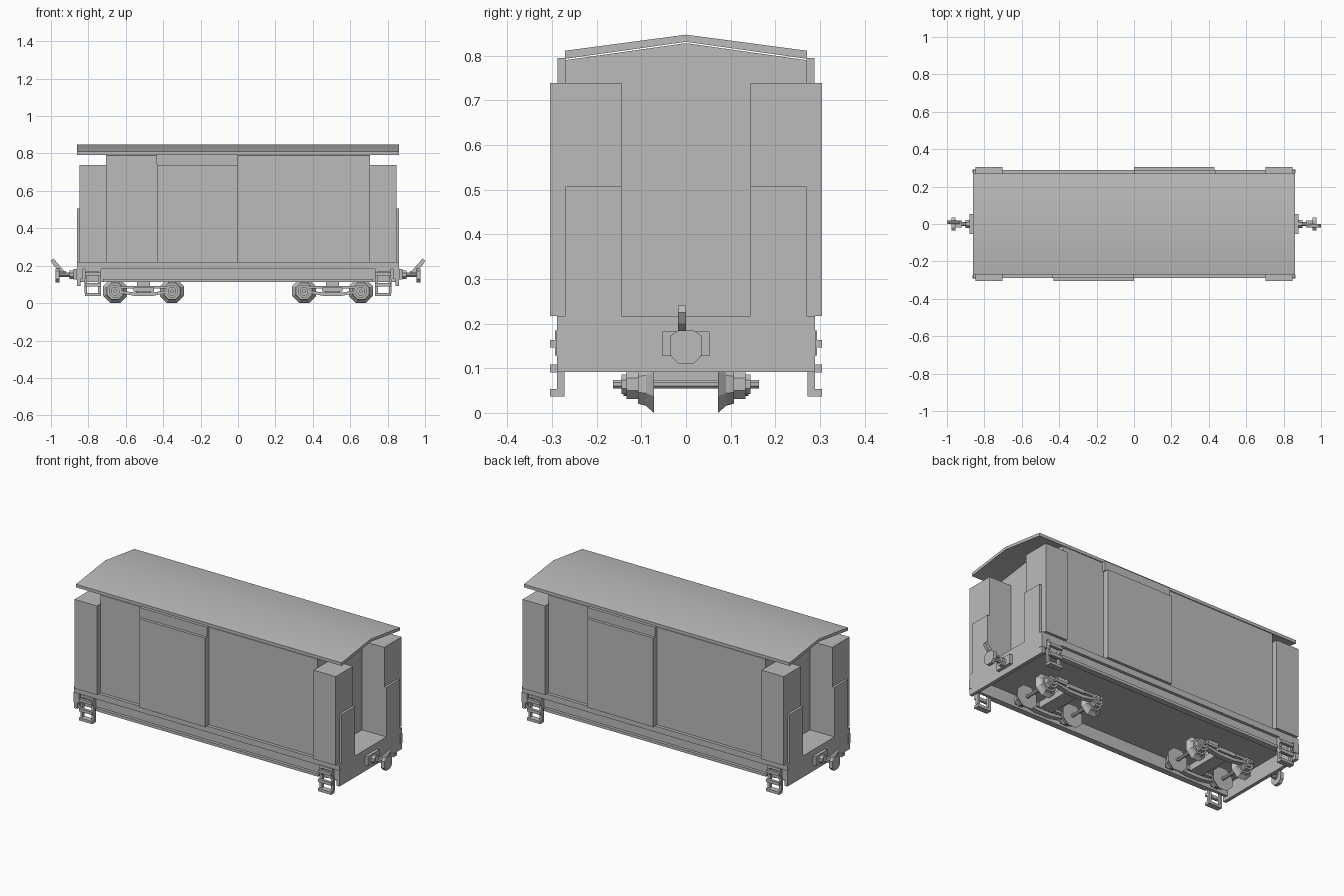
import bpy, math

if "Cube" in bpy.data.objects:
    bpy.data.objects.remove(bpy.data.objects["Cube"])

grey = bpy.data.materials.new("plain grey")
grey.diffuse_color = (0.5, 0.5, 0.5, 1)
grey.use_nodes = True
grey.node_tree.nodes["Principled BSDF"].inputs["Base Color"].default_value = grey.diffuse_color


def make(name, verts, faces):
    me = bpy.data.meshes.new(name)
    me.from_pydata(verts, [], faces)
    me.materials.append(grey)
    ob = bpy.data.objects.new(name, me)
    bpy.context.collection.objects.link(ob)
    # consistent outward normals
    import bmesh
    bm = bmesh.new()
    bm.from_mesh(me)
    bmesh.ops.recalc_face_normals(bm, faces=bm.faces)
    bm.to_mesh(me)
    bm.free()
    return ob


def boxes(name, specs, sx=1, sy=1, ox=0):
    """One object from boxes (x0, x1, y0, y1, z0, z1), optionally mirrored / shifted."""
    V, F = [], []
    for x0, x1, y0, y1, z0, z1 in specs:
        b = len(V)
        V += [(sx * x + ox, sy * y, z) for z in (z0, z1)
              for x, y in ((x0, y0), (x1, y0), (x1, y1), (x0, y1))]
        F += [[b + i for i in f] for f in ((0, 1, 2, 3), (4, 5, 6, 7), (0, 1, 5, 4),
                                           (1, 2, 6, 5), (2, 3, 7, 6), (3, 0, 4, 7))]
    return make(name, V, F)


def prism(name, pts, a, b, place):
    """Extrude a closed 2D profile from a to b; place maps (u, v, t) to xyz."""
    n = len(pts)
    V = [place(u, v, t) for t in (a, b) for u, v in pts]
    F = [list(range(n)), list(range(n, 2 * n))]
    F += [[i, (i + 1) % n, n + (i + 1) % n, n + i] for i in range(n)]
    return make(name, V, F)


def lathe(name, prof, n, place):
    """Turned part from (t, radius) profile with flat side down."""
    V = [place(r * math.sin((i + .5) * 2 * math.pi / n), r * math.cos((i + .5) * 2 * math.pi / n), t)
         for t, r in prof for i in range(n)]
    F = [list(range(n)), list(range(len(V) - n, len(V)))]
    for k in range(len(prof) - 1):
        F += [[k * n + i, k * n + (i + 1) % n, (k + 1) * n + (i + 1) % n, (k + 1) * n + i]
              for i in range(n)]
    return make(name, V, F)


along_x = lambda u, v, t: (t, u, v)

# Wagon body with gabled top
prism("body", [(-.27, .2), (.27, .2), (.27, .79), (0, .828), (-.27, .79)], -.705, .705, along_x)

# Thin pitched roof, soft ridge
roof = prism("roof", [(-.271, .793), (0, .831), (.271, .793), (.271, .811), (0, .847), (-.271, .811)],
             -.862, .862, along_x)
bpy.context.view_layer.objects.active = roof
roof.select_set(True)
bpy.ops.object.shade_smooth_by_angle(angle=math.radians(30))
roof.select_set(False)

# Floor deck and end beams
boxes("floor_deck", [(-.86, .86, -.289, .289, .182, .217)])
for s in (1, -1):
    boxes("end_beam", [(.842, .862, -.289, .289, .092, .217)], sx=s)
    # Channel side sills
    boxes("side_sill", [(-.842, .842, .255, .272, .112, .182),
                        (-.722, .722, .272, .289, .112, .128)], sy=s)

# Sliding door and its track, opposite halves on each side
for s in (1, -1):
    boxes("sliding_door", [(-.43, 0, -.305, -.27, .217, .738)], sx=s, sy=s)
    boxes("door_track", [(-.437, 0, -.288, -.27, .738, .795)], sx=s, sy=s)

# Corner cabinets, end plates and step ladders
for sx in (1, -1):
    for sy in (1, -1):
        boxes("corner_cabinet", [(.703, .848, .145, .305, .217, .739)], sx, sy)
        boxes("end_plate", [(.848, .862, .145, .27, .217, .507)], sx, sy)
        boxes("step_ladder", [
            (.733, .818, .272, .305, .037, .053),                                   # foot step
            (.733, .748, .272, .289, .053, .13), (.806, .821, .272, .289, .053, .13),
            (.733, .818, .289, .305, .090, .108), (.733, .818, .289, .305, .146, .163),
            (.733, .818, .283, .293, .170, .185),
            (.733, .745, .272, .293, .128, .185), (.806, .818, .272, .293, .128, .185),
            (.828, .864, .272, .291, .128, .185)], sx, sy)

# Couplers
for s in (1, -1):
    boxes("coupler_mount", [(.86, .88, -.053, .053, .127, .182)], s, s)
    lathe("coupler_shaft", [(.88, .024), (.902, .024), (.902, .012), (.968, .012)], 8,
          lambda u, v, t: (s * t, u, .152 + v))
    prism("coupler_head", [(-.036, .13), (-.018, .111), (.018, .111), (.036, .13), (.036, .172),
                           (.018, .184), (-.018, .184), (-.036, .172)], .955, .975,
          lambda u, v, t: (s * t, s * u, v))
    prism("coupler_hook", [(.926, .168), (.94, .16), (.985, .2), (1.0, .225), (.988, .24)],
          -.018, 0, lambda u, v, t: (s * u, s * t, v))
    boxes("coupler_link", [(.92, .975, -.018, .018, .16, .172)], s, s)

# Bogies
AZ = .064
for cx in (-.505, .505):
    boxes("bogie_bolster", [(-.04, .04, -.107, .107, .055, .092),
                            (-.035, .035, -.035, .035, .092, .185)], ox=cx)
    for wx in (cx - .152, cx + .152):
        lathe("axle", [(-.163, .01), (.163, .01)], 8, lambda u, v, t: (wx + u, t, AZ + v))
        for sy in (1, -1):
            # Flanged wheel
            lathe("wheel", [(.072, .069), (.09, .052), (.107, .047)], 8,
                  lambda u, v, t: (wx + u, sy * t, AZ + v))
            # Axle box
            lathe("axle_box", [(.107, .036), (.133, .036), (.133, .024), (.145, .024)], 8,
                  lambda u, v, t: (wx + u, sy * t, AZ + v))
    for sy in (1, -1):
        # Side frame: straight top bar, dropped lower bar and spring block
        boxes("bogie_top_bar", [(-.13, .13, .112, .132, .078, .092),
                                (-.055, .055, .107, .145, .062, .084)], sy=sy, ox=cx)
        prism("bogie_lower_bar", [(-.13, .068), (-.05, .057), (.05, .057), (.13, .068),
                                  (.12, .052), (.045, .038), (-.045, .038), (-.12, .052)],
              .110, .140, lambda u, v, t: (cx + u, sy * t, v))
